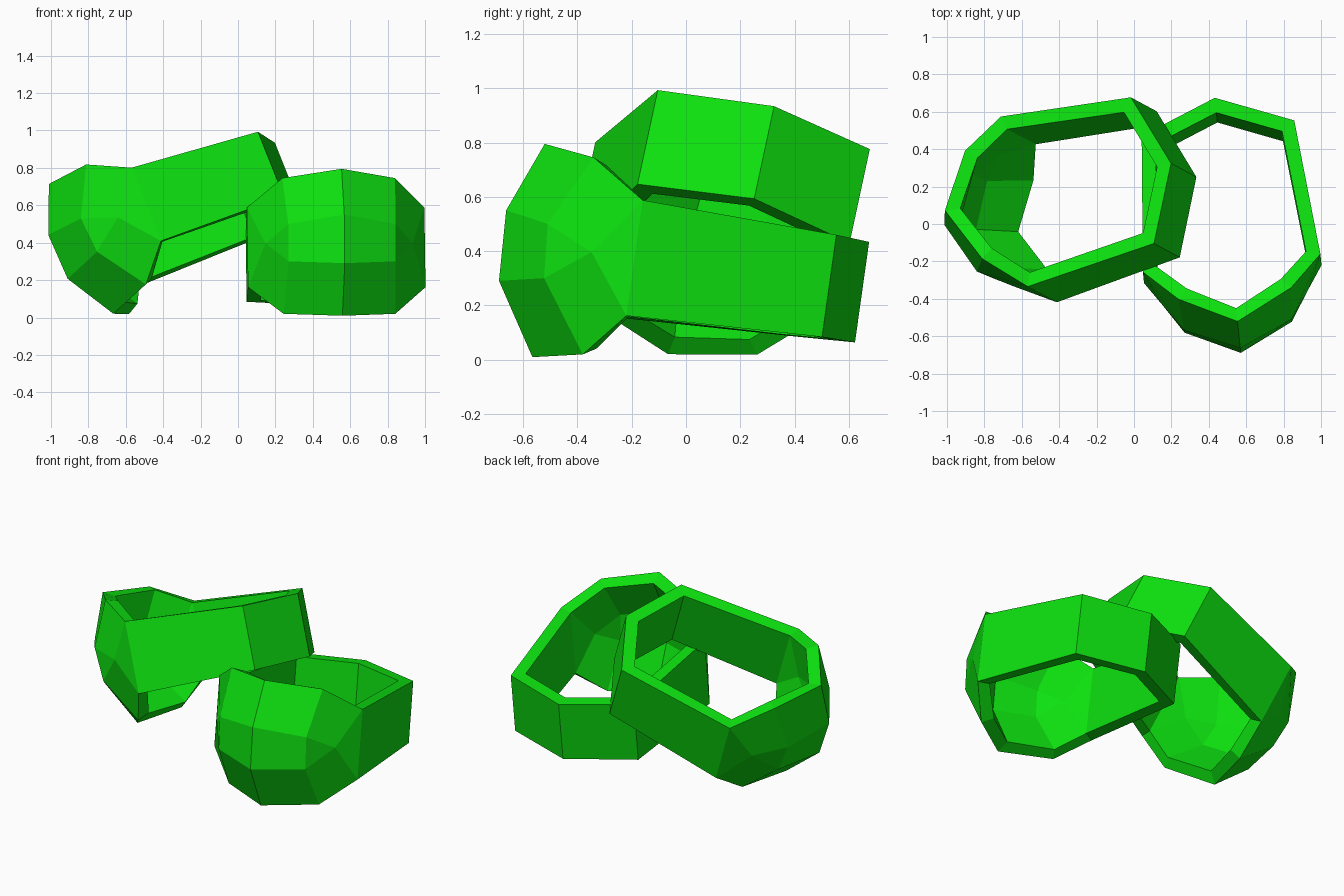
import bpy
from mathutils import Matrix, Vector

cube = bpy.data.objects.get("Cube")
if cube:
    bpy.data.objects.remove(cube, do_unlink=True)

# Single green finish
green = bpy.data.materials.new("bright green")
green.use_nodes = True
color = (0.004, 0.75, 0.005, 1)
green.diffuse_color = color
green.node_tree.nodes["Principled BSDF"].inputs["Base Color"].default_value = color

# Half of the ring's outer skin: x across, y towards the back, z along the finger
POINTS = {
    "mid_top": (0, -.34, .376), "mid_upper": (0, -.447, .114),
    "mid_lower": (0, -.437, -.147), "mid_base": (0, -.275, -.408),
    "side_top": (.303, -.184, .348), "side_upper": (.288, -.317, .082),
    "side_lower": (.288, -.302, -.118), "side_base": (.3, -.122, -.376),
    "corner": (.395, -.152, 0),
    "band_top": (.477, 0, .215), "band_base": (.477, 0, -.215),
    "turn_top": (.41, .735, .19), "turn_base": (.41, .735, -.19),
    "back_top": (0, .9, .187), "back_base": (0, .9, -.187),
}
FACES = [
    # Domed front
    "mid_upper side_upper side_top mid_top",
    "mid_lower side_lower side_upper mid_upper",
    "mid_base side_base side_lower mid_lower",
    # Shoulder
    "side_upper corner band_top side_top",
    "side_lower corner side_upper",
    "side_base band_base corner side_lower",
    "corner band_base band_top",
    # Band
    "band_base turn_base turn_top band_top",
    "turn_base back_base back_top turn_top",
]
names = list(POINTS)
mesh = bpy.data.meshes.new("faceted_ring")
mesh.from_pydata(list(POINTS.values()), [],
                 [[names.index(n) for n in f.split()] for f in FACES])
mesh.materials.append(green)


def add_ring(name, origin, across, back):
    """Place a mirrored, thickened ring in the given frame."""
    v = Vector(back).normalized()
    u = Vector(across)
    u = (u - v * u.dot(v)).normalized()
    frame = Matrix((u, v, u.cross(v))).transposed().to_4x4()
    ring = bpy.data.objects.new(name, mesh)
    ring.matrix_world = Matrix.Translation(origin) @ frame
    bpy.context.collection.objects.link(ring)
    mirror = ring.modifiers.new("two halves", 'MIRROR')
    mirror.use_axis = (True, False, False)
    mirror.use_clip = True
    shell = ring.modifiers.new("wall", 'SOLIDIFY')
    shell.thickness = 0.075
    shell.offset = -1
    shell.use_even_offset = True


add_ring("lying_ring", (.525, -.238, .375), (.995, .1, 0), (-.1, .985, -.14))
add_ring("leaning_ring", (-.562, .078, .479), (.122, -.96, .255), (.919, .233, .316))
